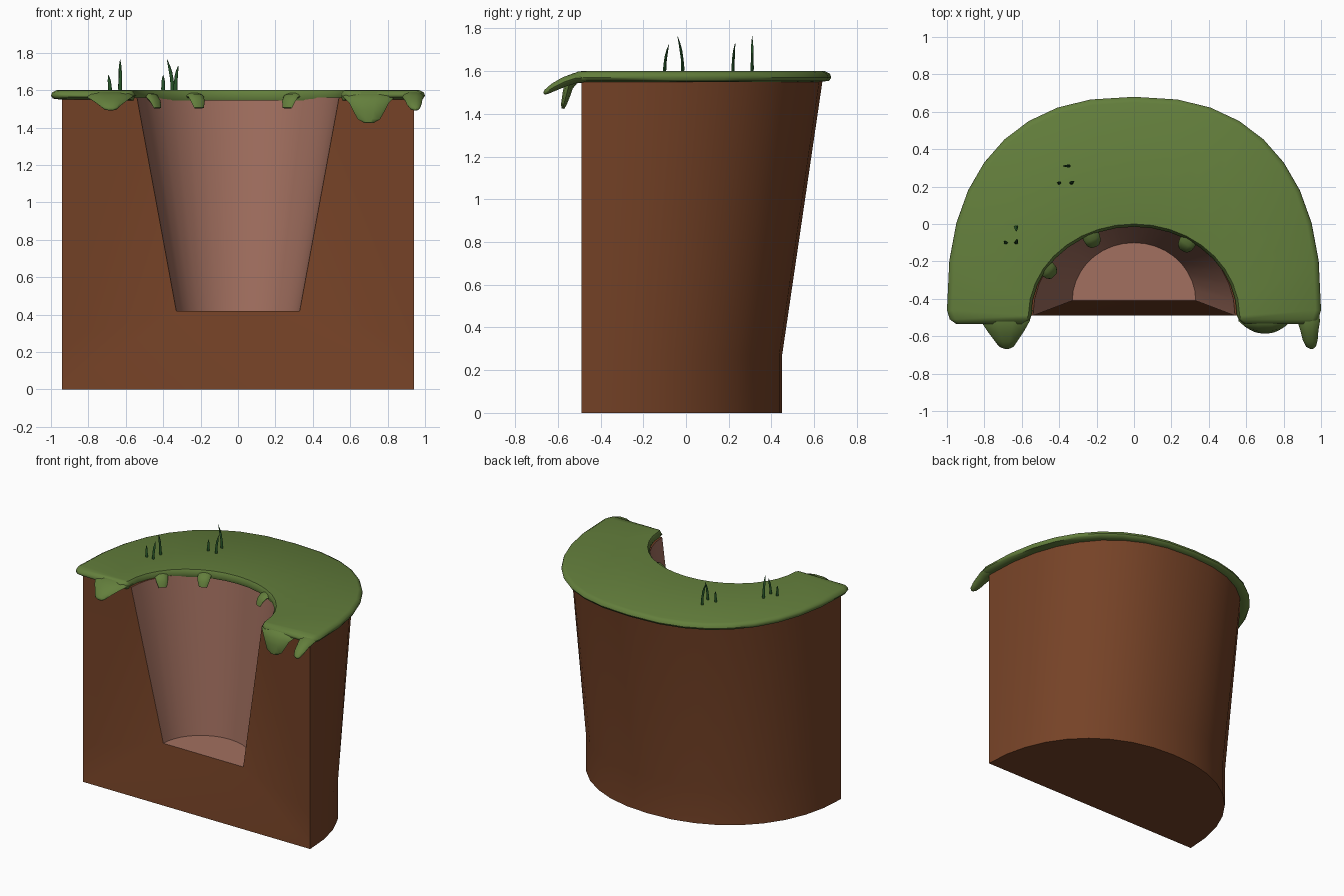
import bpy, bmesh, math
from mathutils import Vector

if "Cube" in bpy.data.objects:
    bpy.data.objects.remove(bpy.data.objects["Cube"])

N = 18
FRONT = -0.49


def material(name, rgb):
    m = bpy.data.materials.new(name)
    m.diffuse_color = (*rgb, 1)
    m.use_nodes = True
    m.node_tree.nodes["Principled BSDF"].inputs["Base Color"].default_value = m.diffuse_color
    return m


SOIL = material("soil", (0.18, 0.055, 0.02))
CLAY = material("clay", (0.36, 0.16, 0.115))
GRASS = material("grass", (0.125, 0.21, 0.045))
BLADE = material("blade", (0.018, 0.085, 0.02))


def finish(bm, name, mats, angle=40):
    bmesh.ops.recalc_face_normals(bm, faces=bm.faces)
    me = bpy.data.meshes.new(name)
    bm.to_mesh(me)
    bm.free()
    for m in mats:
        me.materials.append(m)
    ob = bpy.data.objects.new(name, me)
    bpy.context.collection.objects.link(ob)
    bpy.ops.object.select_all(action='DESELECT')
    ob.select_set(True)
    bpy.context.view_layer.objects.active = ob
    bpy.ops.object.shade_smooth_by_angle(angle=math.radians(angle))
    return ob


def arc(rx, ry, cy, n=2.0):
    """Half superellipse from +x round the back to -x."""
    pts = []
    for i in range(N + 1):
        a = math.pi * i / N
        c, s = math.cos(a), max(math.sin(a), 0)
        if abs(c) < 1e-6:
            c = 0
        if i in (0, N):
            s = 0
        pts.append((math.copysign(abs(c) ** (2 / n), c) * rx, cy + ry * s ** (2 / n)))
    return pts


def loft(name, rings, mat, angle=50):
    """Skin closed rings and cap both ends."""
    bm = bmesh.new()
    rows = [[bm.verts.new(p) for p in r] for r in rings]
    k = len(rows[0])
    for a, b in zip(rows, rows[1:]):
        for j in range(k):
            bm.faces.new((a[j], a[(j + 1) % k], b[(j + 1) % k], b[j]))
    bm.faces.new(rows[0])
    bm.faces.new(rows[-1])
    return finish(bm, name, [mat], angle)


# Soil block cut open at the front, with the clay-lined hollow
bm = bmesh.new()


def ring(pts, z):
    return [bm.verts.new((x, y, z)) for x, y in pts]


low = arc(0.94, 0.94, FRONT, 2.15)
o0, o1 = ring(low, 0), ring(low, 0.27)
o2 = ring(arc(0.94, 1.13, FRONT, 2.35), 1.56)
it = ring(arc(0.54, 0.50, FRONT), 1.56)
ib = ring(arc(0.33, 0.31, -0.41), 0.42)
for a, b, mi in ((o0, o1, 0), (o1, o2, 0), (o2, it, 0), (it, ib, 1)):
    for j in range(N):
        bm.faces.new((a[j], a[j + 1], b[j + 1], b[j])).material_index = mi
bm.faces.new(ib).material_index = 1
bm.faces.new(o0)
bm.faces.new((o0[0], ib[0], ib[N], o0[N]))
for e in (0, N):
    bm.faces.new((o0[e], o1[e], ib[e]))
    bm.faces.new((o1[e], o2[e], it[e], ib[e]))
finish(bm, "soil_block", [SOIL, CLAY])

# Turf slab: a rounded section swept round the horseshoe
inner = arc(0.55, 0.475, FRONT)
outer = arc(1.0, 1.14, -0.46, 2.4)
cols = [(i, o, 1) for i, o in zip(inner, outer)]
tips = [((0.56, -0.51), (0.985, -0.51), 0.9), ((0.59, -0.535), (0.95, -0.535), 0.4)]
for i, o, s in tips:
    cols.insert(0, (i, o, s))
    cols.append(((-i[0], i[1]), (-o[0], o[1]), s))
rings = []
for i, o, s in cols:
    i, o = Vector(i), Vector(o)
    d = (o - i).normalized()
    sec = [(i, 0, 1.575), (i, .015, 1.6), (o, -.03, 1.6), (o, -.006, 1.588),
           (o, 0, 1.57), (o, -.01, 1.555), (o, -.05, 1.55), (i, .01, 1.545)]
    rings.append([(*(p + d * u), 1.572 + (z - 1.572) * s) for p, u, z in sec])
loft("turf", rings, GRASS)


# Hanging turf tongues: path points are (forward, z, half width, thickness)
def tongue(name, x, y, path, yaw=0.0, lean=0.0):
    rings = []
    side = Vector((math.cos(yaw), math.sin(yaw), 0))
    fwd = Vector((math.sin(yaw), -math.cos(yaw), 0))
    for k, (f, z, w, t) in enumerate(path):
        a, b = path[max(k - 1, 0)], path[min(k + 1, len(path) - 1)]
        tan = (fwd * (b[0] - a[0]) + Vector((0, 0, b[1] - a[1]))).normalized()
        nor = side.cross(tan)
        c = Vector((x, y, z)) + fwd * f + side * lean * k
        rings.append([c + side * w * math.cos(q) + nor * t * math.sin(q)
                      for q in [math.tau * m / 10 for m in range(10)]])
    return loft(name, rings, GRASS, 60)


tongue("tongue_left", -0.69, -0.46, [(0, 1.572, .15, .022), (.06, 1.568, .13, .025), (.11, 1.55, .10, .024),
                                     (.16, 1.525, .065, .02), (.195, 1.503, .04, .013), (.205, 1.495, .015, .006)], lean=.002)
tongue("tongue_right", 0.70, -0.46, [(0, 1.572, .15, .022), (.06, 1.565, .14, .025), (.09, 1.53, .105, .024),
                                     (.10, 1.49, .085, .02), (.112, 1.445, .06, .014), (.117, 1.425, .025, .007)])
tongue("tongue_corner", 0.93, -0.46, [(0, 1.572, .06, .022), (.06, 1.567, .06, .025), (.11, 1.55, .048, .024),
                                      (.16, 1.525, .04, .02), (.195, 1.503, .027, .013), (.205, 1.495, .01, .006)], lean=.004)

# Small flaps hanging over the rim of the hollow
flap = [(-.03, 1.572, .05, .018), (.015, 1.565, .045, .016), (.04, 1.54, .04, .013), (.055, 1.505, .028, .008)]
for k, (x, y, yaw) in enumerate([(-0.23, -0.065, 0.4), (-0.47, -0.235, 0.8), (0.29, -0.09, -0.5)]):
    tongue(f"rim_flap_{k}", x, y, flap, yaw)

# Grass blades: tapered, bent and pointed
blades = [(-.63, -.015, .165, 0, -.025), (-.63, -.1, .125, .005, .02), (-.685, -.1, .08, -.008, .01),
          (-.35, .31, .165, -.03, 0), (-.335, .22, .13, .015, .01), (-.4, .22, .08, 0, .005)]
for k, (x, y, h, bx, by) in enumerate(blades):
    rings = []
    for t, r in ((-.1, .009), (.1, .011), (.35, .009), (.6, .009), (.8, .006), (1, .001)):
        c = Vector((x + bx * t * t, y + by * t * t, 1.6 + h * t))
        rings.append([c + Vector((r * math.cos(q), r * .8 * math.sin(q), 0))
                      for q in [math.tau * m / 6 for m in range(6)]])
    loft(f"grass_blade_{k}", rings, BLADE, 70)
